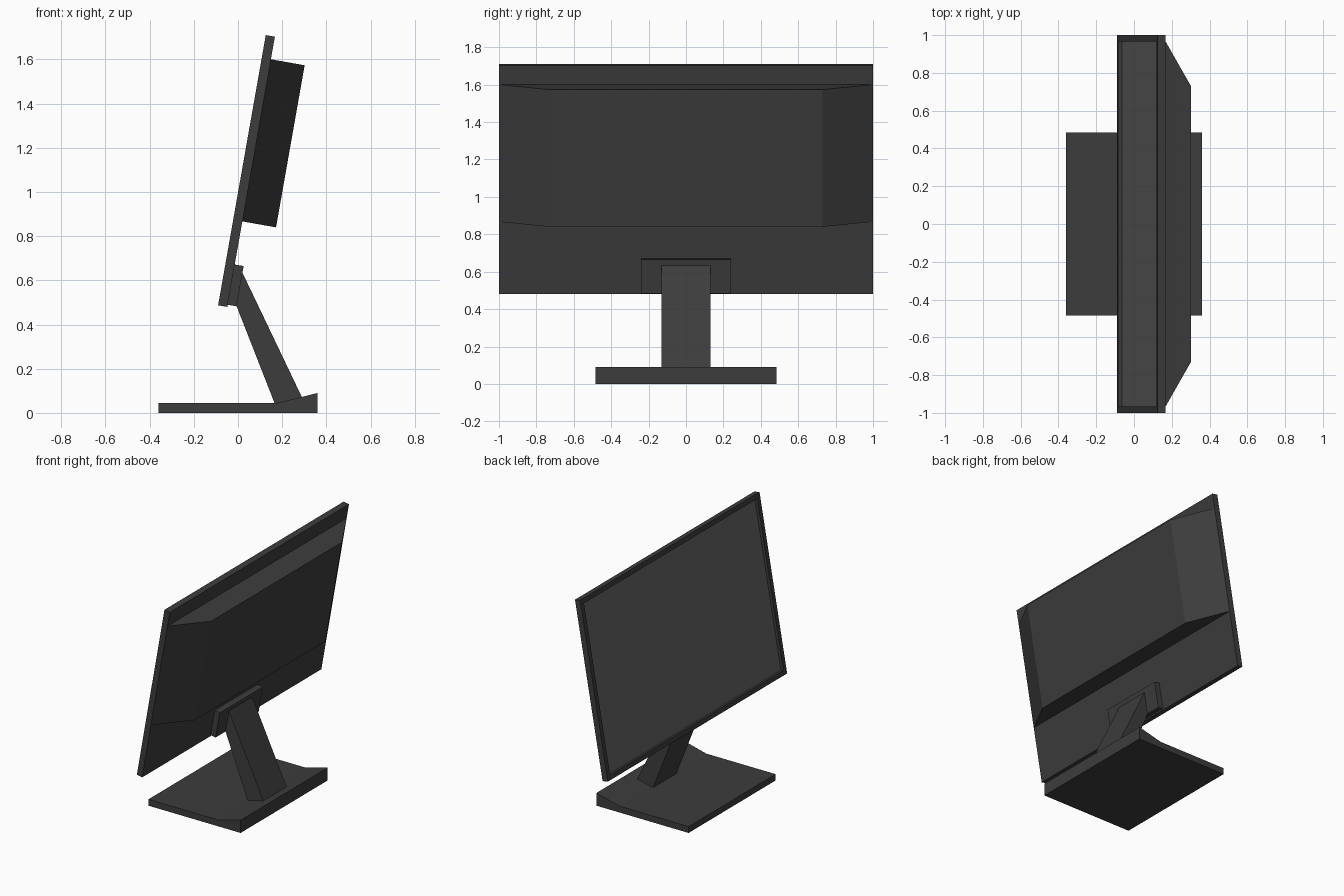
import bpy, bmesh, math
from mathutils import Vector

if "Cube" in bpy.data.objects:
    bpy.data.objects.remove(bpy.data.objects["Cube"])


def material(name, value):
    m = bpy.data.materials.new(name)
    m.diffuse_color = (value, value, value, 1)
    m.use_nodes = True
    m.node_tree.nodes["Principled BSDF"].inputs["Base Color"].default_value = m.diffuse_color
    return m


BODY = material("dark_plastic", 0.046)
SCREEN = material("grey_screen", 0.125)

# Tilted frame of the display: UP runs along the panel, BACK points to its rear
TILT = math.radians(10)
UP = Vector((math.sin(TILT), 0, math.cos(TILT)))
BACK = Vector((math.cos(TILT), 0, -math.sin(TILT)))
ORIGIN = Vector((-0.09, 0, 0.487))      # lower front edge of the panel


def tilted(up, back):
    p = ORIGIN + UP * up + BACK * back
    return p.x, p.z


def prism(name, profile, widths, edit=None):
    """Span an x-z profile across y; one half width per profile point."""
    bm = bmesh.new()
    sides = [[bm.verts.new((x, s * w, z)) for (x, z), w in zip(profile, widths)]
             for s in (-1, 1)]
    a, b = sides
    bm.faces.new(a)
    bm.faces.new(b[::-1])
    n = len(profile)
    for i in range(n):
        j = (i + 1) % n
        bm.faces.new((a[i], b[i], b[j], a[j]))
    bmesh.ops.recalc_face_normals(bm, faces=bm.faces[:])
    bm.normal_update()
    if edit:
        edit(bm)
    mesh = bpy.data.meshes.new(name)
    bm.to_mesh(mesh)
    bm.free()
    ob = bpy.data.objects.new(name, mesh)
    bpy.context.collection.objects.link(ob)
    mesh.materials.append(BODY)
    mesh.materials.append(SCREEN)
    return ob


def block(up0, up1, back0, back1):
    return [tilted(up0, back0), tilted(up1, back0),
            tilted(up1, back1), tilted(up0, back1)]


def recess_screen(bm):
    """Inset the front face as a bezel and sink the screen."""
    front = min(bm.faces, key=lambda f: f.normal.dot(BACK))
    bmesh.ops.inset_region(bm, faces=[front], thickness=0.047)
    new = bmesh.ops.extrude_discrete_faces(bm, faces=[front])["faces"]
    bmesh.ops.translate(bm, verts=new[0].verts[:], vec=BACK * 0.02)
    new[0].material_index = 1


# Display panel with bezel and sunken screen
prism("display_panel", block(0, 1.242, 0, 0.042), [1] * 4, recess_screen)

# Rear housing, narrowing towards the back
prism("rear_housing", block(0.393, 1.138, 0.041, 0.197), [1, 1, 0.73, 0.73])

# Mounting plate low on the panel back
prism("mount_plate", block(0.010, 0.195, 0.041, 0.083), [0.24] * 4)

# Slanted stem between plate and base
prism("stem", [(-0.008, 0.487), (0.02, 0.635), (0.29, 0.07), (0.29, 0.03),
               (0.171, 0.03)], [0.13] * 5)

# Base with raised rear lip
prism("base", [(-0.36, 0), (0.36, 0), (0.36, 0.09), (0.18, 0.045),
               (-0.36, 0.045)], [0.485] * 5)
